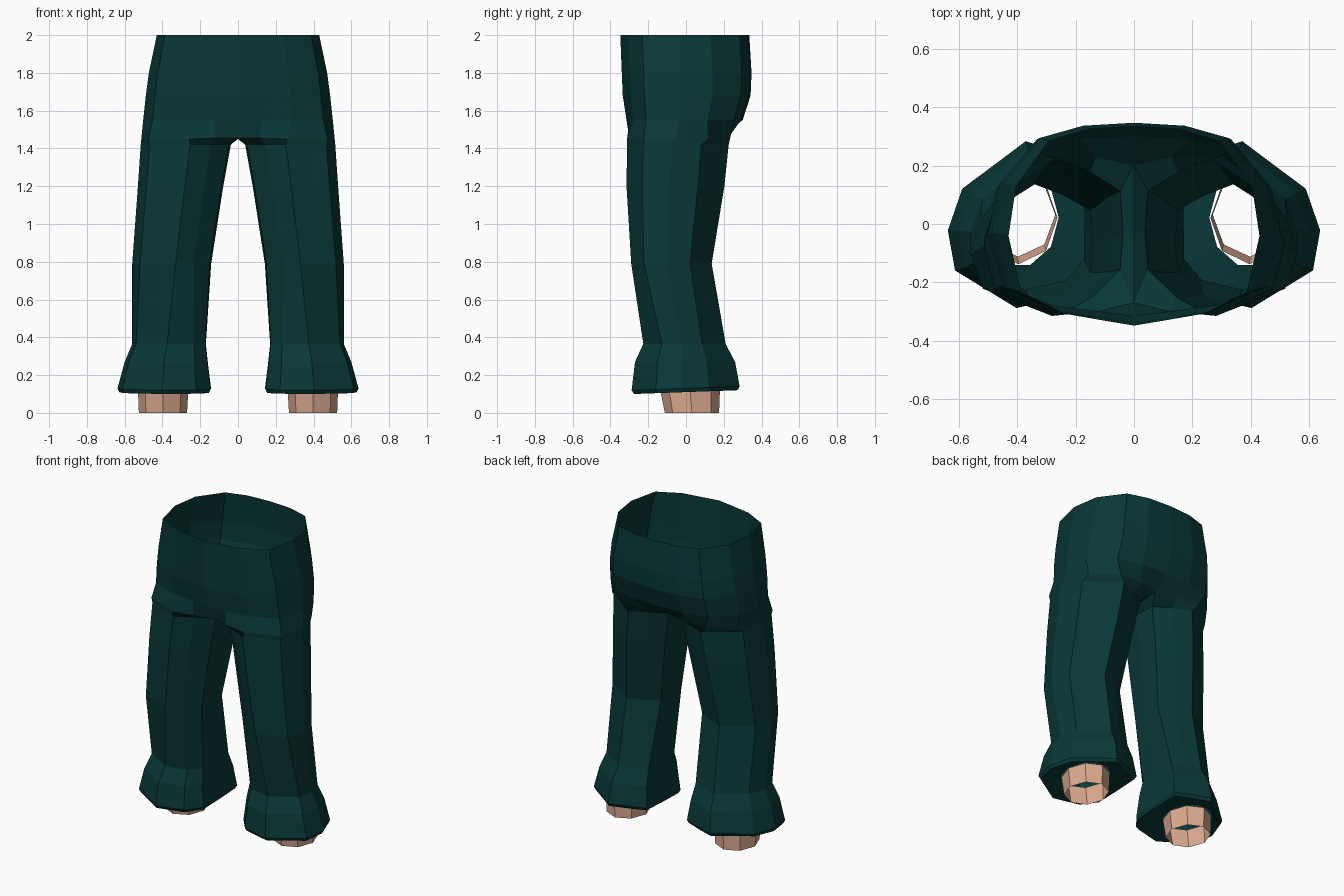
import bpy, bmesh, math

if "Cube" in bpy.data.objects:
    bpy.data.objects.remove(bpy.data.objects["Cube"])


def material(name, colour):
    m = bpy.data.materials.new(name)
    m.diffuse_color = (*colour, 1)
    m.use_nodes = True
    m.node_tree.nodes["Principled BSDF"].inputs["Base Color"].default_value = m.diffuse_color
    return m


teal = material("dark teal cloth", (0.0026, 0.040, 0.039))
skin = material("warm skin", (0.72, 0.41, 0.28))


def polygon(n, start):
    return [(math.cos(start + math.tau * i / n), math.sin(start + math.tau * i / n))
            for i in range(n)]


# unit cross-sections: half of the hips (front to back), upper leg, lower leg
HIP = [(0, -1), (0.24, -0.95), (0.56, -0.88), (0.90, -0.66), (1, -0.1),
       (0.94, 0.40), (0.68, 0.85), (0.37, 0.97), (0, 1)]
LEG = [(-0.96, -0.42), (-0.55, -0.77), (-0.1, -1), (0.80, -0.68), (1, -0.12),
       (0.82, 0.46), (-0.05, 1), (-0.53, 0.82), (-0.96, 0.58), (-1, 0.05)]
CUFF = [(-0.99, -0.52), (-0.68, -0.85), (0.05, -1), (0.90, -0.55), (1, -0.07),
        (0.80, 0.43), (-0.08, 1), (-0.54, 0.86), (-0.99, 0.70), (-1, 0.08)]
DECAGON = polygon(10, math.radians(216))
OCTAGON = polygon(8, 0)


def ring(bm, shape, x0, x1, y0, y1, z, tilt=0.0):
    """Fit a unit cross-section to a box; tilt lowers its front."""
    cx, cy, rx, ry = (x0 + x1) / 2, (y0 + y1) / 2, (x1 - x0) / 2, (y1 - y0) / 2
    return [bm.verts.new((cx + rx * u, cy + ry * v, z + tilt * v)) for u, v in shape]


def bridge(bm, upper, lower, closed):
    n = len(upper)
    for i in range(n if closed else n - 1):
        j = (i + 1) % n
        bm.faces.new((upper[i], lower[i], lower[j], upper[j]))


def finish(name, bm, mat):
    me = bpy.data.meshes.new(name)
    bm.to_mesh(me)
    bm.free()
    me.materials.append(mat)
    ob = bpy.data.objects.new(name, me)
    bpy.context.collection.objects.link(ob)
    mod = ob.modifiers.new("mirror", 'MIRROR')
    mod.use_clip = True
    mod.merge_threshold = 0.002


# trousers: right half of the hips
bm = bmesh.new()
hips = [(0.43, -0.348, 0.335, 2.0), (0.472, -0.340, 0.347, 1.80),
        (0.488, -0.335, 0.342, 1.68), (0.502, -0.315, 0.30, 1.55)]
prev = None
for w, y0, y1, z in hips:
    cur = ring(bm, HIP, -w, w, y0, y1, z)
    if prev:
        bridge(bm, prev, cur, False)
    prev = cur

# thigh top: flat in front, tucked in under the seat, closed by a crotch point
thigh = [(0, -0.27, 1.455), (0.12, -0.30, 1.455), (0.26, -0.312, 1.45),
         (0.475, -0.225, 1.45), (0.512, -0.05, 1.45), (0.455, 0.12, 1.45),
         (0.30, 0.235, 1.46), (0.13, 0.23, 1.465), (0, 0.20, 1.47)]
cur = [bm.verts.new(p) for p in thigh]
bridge(bm, prev, cur, False)
prev = cur + [bm.verts.new((0, -0.03, 1.45))]

# leg, flared cuff, hem, and the underside closing in on the ankle
legs = [(LEG, 0.038, 0.515, -0.312, 0.226, 1.42, 0),
        (LEG, 0.078, 0.53, -0.315, 0.203, 1.20, 0),
        (LEG, 0.142, 0.56, -0.29, 0.136, 0.79, 0),
        (CUFF, 0.17, 0.56, -0.226, 0.21, 0.365, 0),
        (CUFF, 0.16, 0.60, -0.27, 0.26, 0.27, 0),
        (CUFF, 0.143, 0.638, -0.288, 0.284, 0.13, 0.010),
        (CUFF, 0.153, 0.628, -0.275, 0.272, 0.11, 0.010),
        (DECAGON, 0.258, 0.538, -0.148, 0.192, 0.13, 0)]
for box in legs:
    cur = ring(bm, *box)
    bridge(bm, prev, cur, True)
    prev = cur
finish("trousers", bm, teal)

# ankles: short open tubes
bm = bmesh.new()
top = ring(bm, OCTAGON, 0.262, 0.53, -0.138, 0.18, 0.13)
low = ring(bm, OCTAGON, 0.27, 0.525, -0.112, 0.175, 0.0)
bridge(bm, top, low, True)
finish("ankles", bm, skin)
